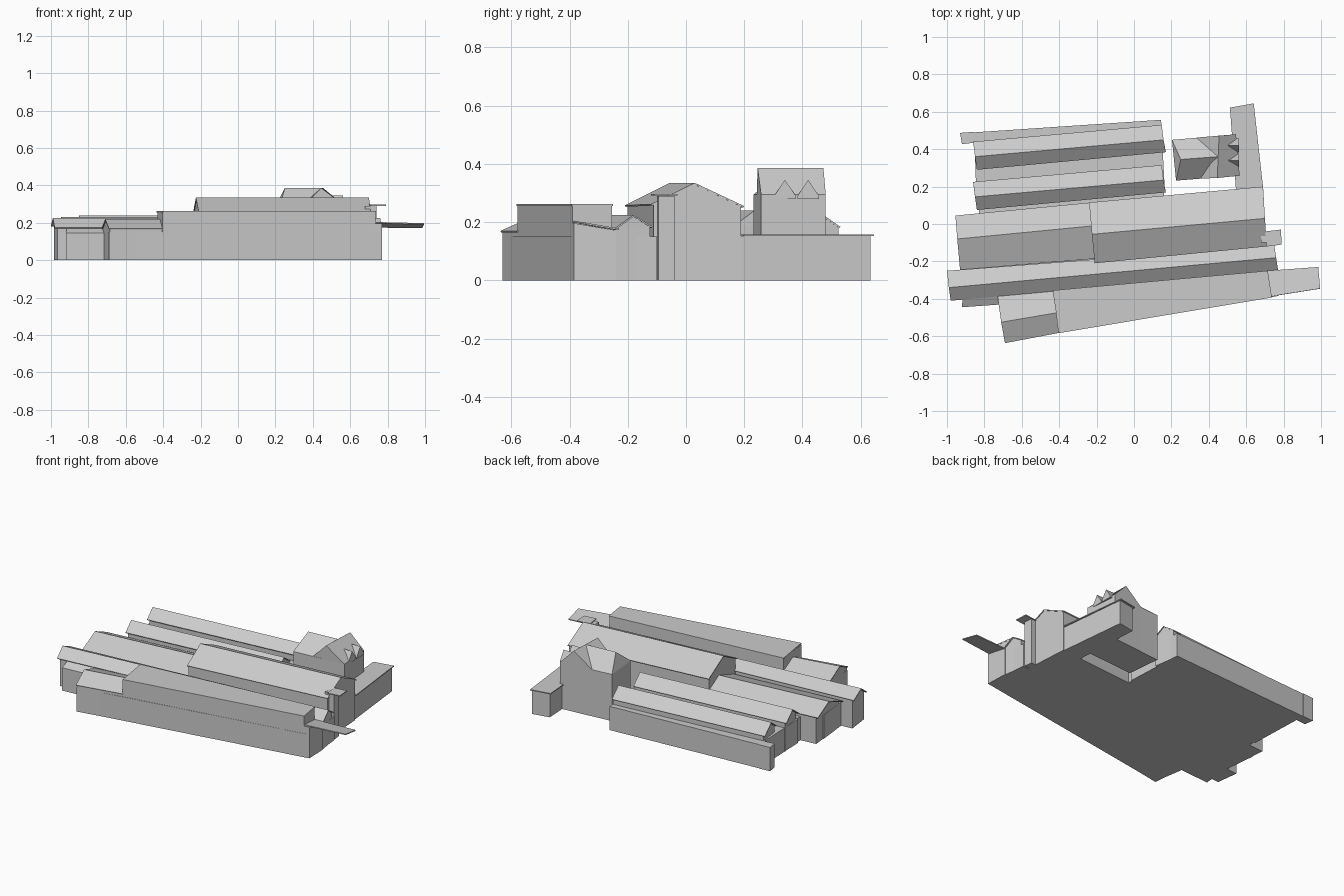
import bpy
import bmesh
from mathutils import Vector

cube = bpy.data.objects.get("Cube")
if cube:
    bpy.data.objects.remove(cube, do_unlink=True)

grey = bpy.data.materials.new("plain grey")
grey.use_nodes = True
GREY = (0.6, 0.6, 0.6, 1)
grey.diffuse_color = GREY
grey.node_tree.nodes["Principled BSDF"].inputs["Base Color"].default_value = GREY


def finish(name, bm):
    mesh = bpy.data.meshes.new(name)
    bm.to_mesh(mesh)
    bm.free()
    mesh.materials.append(grey)
    obj = bpy.data.objects.new(name, mesh)
    bpy.context.scene.collection.objects.link(obj)
    return obj


def prism(name, corners, top, bottom=0):
    """Flat-topped block over a ground outline."""
    bm = bmesh.new()
    face = bm.faces.new([bm.verts.new((x, y, bottom)) for x, y in corners])
    new = bmesh.ops.extrude_face_region(bm, geom=[face])["geom"]
    for v in new:
        if isinstance(v, bmesh.types.BMVert):
            v.co.z = top
    bmesh.ops.recalc_face_normals(bm, faces=bm.faces)
    return finish(name, bm)


def solid(name, a, b, floor=0):
    """Block lofted between two end profiles, with walls down to the floor."""
    bm = bmesh.new()
    ends = []
    for pts in (a, b):
        tops = [bm.verts.new(p) for p in pts]
        feet = [bm.verts.new((p[0], p[1], floor)) for p in (pts[0], pts[-1])]
        ends.append((tops, feet))
        bm.faces.new([feet[0], tops[0], tops[-1], feet[1]])
        if len(tops) > 2:
            bm.faces.new(tops)
    (ta, fa), (tb, fb) = ends
    loop_a, loop_b = [fa[0], *ta, fa[1]], [fb[0], *tb, fb[1]]
    for i in range(len(loop_a)):
        j = (i + 1) % len(loop_a)
        bm.faces.new([loop_a[i], loop_a[j], loop_b[j], loop_b[i]])
    bmesh.ops.recalc_face_normals(bm, faces=bm.faces)
    return finish(name, bm)


def sheet(name, a, b, thick=0.006):
    """Thin roof covering between two profiles."""
    bm = bmesh.new()
    va = [bm.verts.new(p) for p in a]
    vb = [bm.verts.new(p) for p in b]
    for i in range(len(va) - 1):
        f = bm.faces.new([va[i], va[i + 1], vb[i + 1], vb[i]])
        f.normal_update()
        if f.normal.z < 0:
            f.normal_flip()
    obj = finish(name, bm)
    mod = obj.modifiers.new("thickness", "SOLIDIFY")
    mod.thickness = thick
    mod.offset = -1
    return obj


def hall(name, a, b, inset=0.02, eave=0.12):
    """Gabled hall: overhanging roof sheet on walls set in at end a and the eaves."""
    a, b = [Vector(p) for p in a], [Vector(p) for p in b]
    sheet(name + "_roof", a, b)
    drop = Vector((0, 0, 0.004))

    def narrow(p):
        return [p[0].lerp(p[1], eave) - drop, p[1] - drop, p[2].lerp(p[1], eave) - drop]

    step = inset / (b[1] - a[1]).length
    wall_a = [p.lerp(q, step) for p, q in zip(a, b)]
    wall_b = [q.lerp(p, 0.004) for p, q in zip(a, b)]
    solid(name + "_walls", narrow(wall_a), narrow(wall_b))


# Shared ground block joining the halls
prism("core_block", [(-0.83, 0.1), (-0.83, 0.0), (-0.93, -0.05), (-0.91, -0.24), (-0.9, -0.38),
                     (-0.71, -0.38), (-0.69, -0.628), (0.77, -0.385), (0.745, -0.1),
                     (0.7, -0.1), (0.68, 0.185), (0.16, 0.14), (0.16, 0.19)], 0.15)

# Long southern hall
hall("long_hall",
     [(-1.0, -0.25, 0.185), (-0.99, -0.34, 0.225), (-0.98, -0.41, 0.175)],
     [(0.75, -0.115, 0.185), (0.76, -0.18, 0.225), (0.77, -0.25, 0.175)], 0.015)
solid("lean_to", [(-0.915, -0.38, 0.18), (-0.92, -0.445, 0.145)],
      [(-0.71, -0.36, 0.18), (-0.71, -0.43, 0.145)])

# Central hall: low western half and tall eastern half
hall("central_low_hall",
     [(-0.955, 0.045, 0.175), (-0.945, -0.08, 0.23), (-0.93, -0.245, 0.165)],
     [(-0.23, 0.115, 0.175), (-0.22, -0.01, 0.23), (-0.2, -0.185, 0.165)])
hall("central_tall_hall",
     [(-0.24, 0.115, 0.257), (-0.225, -0.055, 0.335), (-0.21, -0.21, 0.258)],
     [(0.69, 0.2, 0.255), (0.70, 0.03, 0.335), (0.71, -0.12, 0.262)], 0.005, 0.06)

# Entrance stack with its small flat cover on the east wall
prism("stack", [(0.68, -0.1), (0.74, -0.095), (0.735, -0.04), (0.68, -0.045)], 0.29)
prism("stack_cover", [(0.71, -0.12), (0.79, -0.11), (0.785, -0.03), (0.7, -0.04)], 0.297, 0.291)

# Flat-roofed front hall
prism("front_hall", [(-0.43, -0.36), (-0.405, -0.578), (0.735, -0.39), (0.715, -0.255)], 0.255)
prism("front_hall_roof", [(-0.435, -0.355), (-0.40, -0.583), (0.737, -0.393), (0.715, -0.25)],
      0.262, 0.255)
hall("front_wing",
     [(-0.73, -0.385, 0.17), (-0.71, -0.525, 0.22), (-0.69, -0.637, 0.17)],
     [(-0.43, -0.345, 0.17), (-0.415, -0.475, 0.22), (-0.40, -0.582, 0.17)], 0.006, 0.05)

# Sloping canopy beyond the east wall
sheet("canopy", [(0.71, -0.39, 0.205), (0.71, -0.25, 0.18)],
      [(0.995, -0.345, 0.198), (0.985, -0.23, 0.178)])
solid("canopy_wall", [(0.7, -0.395, 0.198), (0.7, -0.25, 0.174)],
      [(0.77, -0.385, 0.196), (0.765, -0.24, 0.172)])

# Twin-ridged northern halls over a low block
prism("north_block", [(-0.855, 0.49), (-0.84, 0.08), (0.165, 0.175), (0.145, 0.557)], 0.15)
for label, w, e in (("north", 0.36, 0.45), ("inner_north", 0.145, 0.235)):
    hall(label + "_hall",
         [(-0.86, w + 0.08, 0.184), (-0.85, w, 0.24), (-0.84, w - 0.07, 0.19)],
         [(0.148, e + 0.08, 0.184), (0.158, e, 0.24), (0.17, e - 0.066, 0.19)], 0.012, 0.08)
prism("north_annex", [(-0.93, 0.487), (-0.92, 0.427), (-0.85, 0.435), (-0.855, 0.493)], 0.15)

# Low flat wing in the north-east
prism("east_wing", [(0.525, 0.612), (0.55, 0.15), (0.685, 0.16), (0.635, 0.633)], 0.152)
prism("east_wing_roof", [(0.513, 0.622), (0.545, 0.185), (0.69, 0.198), (0.64, 0.645)],
      0.158, 0.152)

# Tower: hipped main roof crossed by a gabled roof
solid("tower_main",
      [(0.203, 0.45, 0.295), (0.25, 0.345, 0.385), (0.225, 0.232, 0.295)],
      [(0.445, 0.47, 0.295), (0.447, 0.36, 0.385), (0.45, 0.25, 0.295)])
solid("tower_cross",
      [(0.335, 0.462, 0.295), (0.455, 0.472, 0.386), (0.545, 0.48, 0.295)],
      [(0.355, 0.243, 0.295), (0.445, 0.246, 0.386), (0.565, 0.258, 0.295)])

# Paired gablets on the tower's east side
for y in (0.34, 0.42):
    profile = [(y + 0.037, 0.29), (y, 0.345), (y - 0.037, 0.29)]
    solid("tower_gablet", [(0.48, *p) for p in profile], [(0.562, *p) for p in profile], 0.28)
